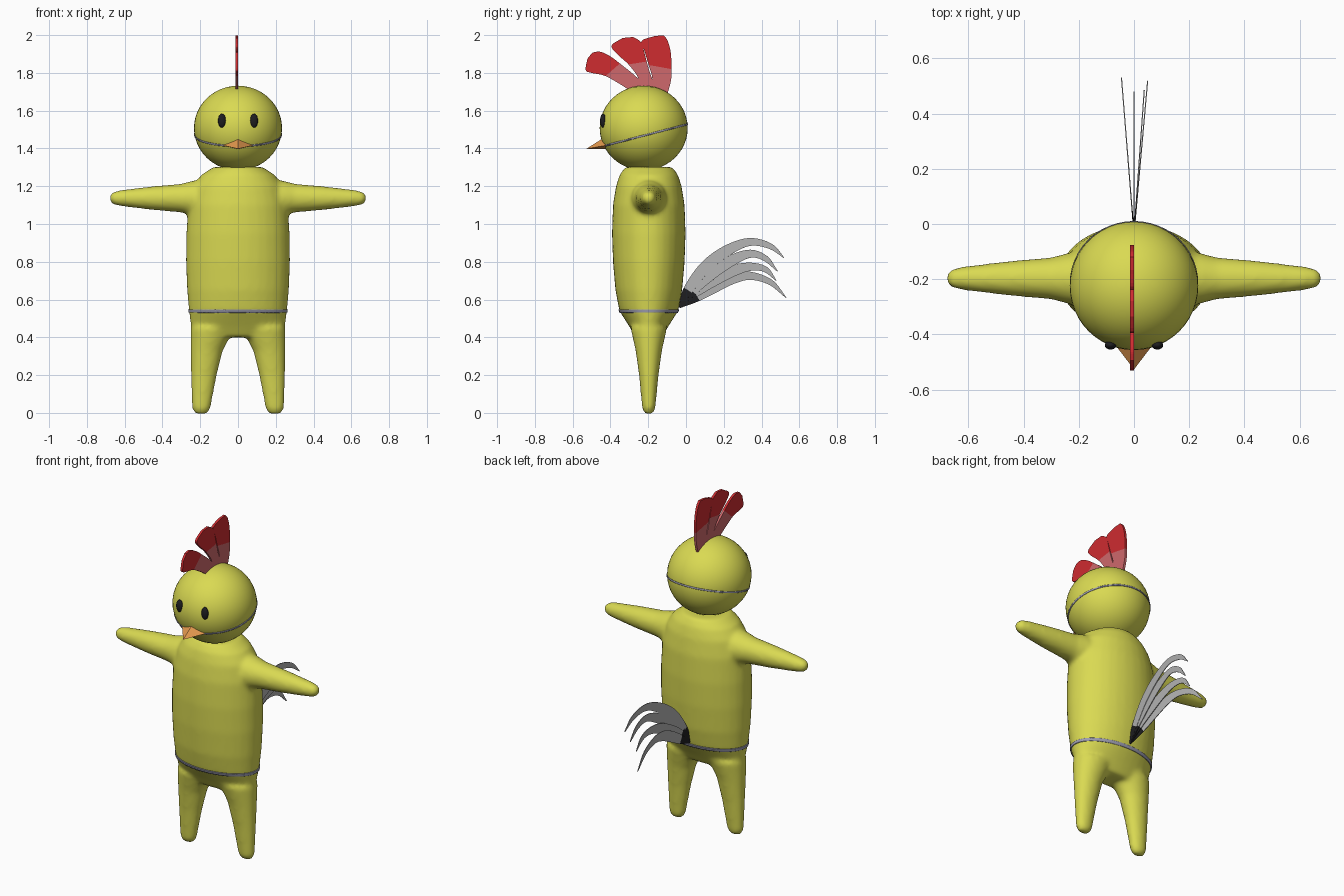
import bpy, bmesh, math
from mathutils import Vector

if "Cube" in bpy.data.objects:
    bpy.data.objects.remove(bpy.data.objects["Cube"])


def mat(name, r, g, b):
    m = bpy.data.materials.new(name)
    m.diffuse_color = (r, g, b, 1)
    m.use_nodes = True
    m.node_tree.nodes["Principled BSDF"].inputs["Base Color"].default_value = m.diffuse_color
    return m


YELLOW = mat("yellow", .70, .70, .085)
RED = mat("red", .62, .025, .03)
PINK = mat("pink", .62, .14, .15)
GREY = mat("feather grey", .45, .45, .45)
BLACK = mat("black", .013, .013, .015)
ORANGE = mat("orange", .76, .31, .075)
SEAM = mat("seam grey", .34, .34, .44)


def add(name, bm, mats, smooth=True):
    bmesh.ops.recalc_face_normals(bm, faces=bm.faces)
    me = bpy.data.meshes.new(name)
    for f in bm.faces:
        f.smooth = smooth
    bm.to_mesh(me)
    bm.free()
    for m in mats:
        me.materials.append(m)
    ob = bpy.data.objects.new(name, me)
    bpy.context.collection.objects.link(ob)
    return ob


def loft(bm, rings, n=32):
    """Closed skin over rings of (centre, axis u, axis v)."""
    loops = []
    for c, u, v in rings:
        loops.append([bm.verts.new(Vector(c) + Vector(u) * math.cos(2 * math.pi * i / n)
                                   + Vector(v) * math.sin(2 * math.pi * i / n)) for i in range(n)])
    for a, b in zip(loops, loops[1:]):
        for i in range(n):
            j = (i + 1) % n
            bm.faces.new((a[i], a[j], b[j], b[i]))
    bm.faces.new(loops[0][::-1])
    bm.faces.new(loops[-1])


# Body: torso, legs and arms fused into one soft skin
CY = -.197
bm = bmesh.new()
torso = [(.40, .21, .07), (.46, .25, .105), (.54, .26, .156), (.65, .27, .177), (.8, .276, .19),
         (.95, .274, .195), (1.1, .264, .19), (1.2, .238, .174), (1.26, .195, .155), (1.302, .13, .125)]
leg = [(-.006, .195, .03, .02), (.02, .195, .049, .035), (.2, .181, .069, .052),
       (.33, .166, .086, .07), (.45, .135, .117, .097)]
arm = [(.1, .1), (.24, .092), (.3, .076), (.45, .063), (.62, .043), (.66, .034), (.68, .016)]
loft(bm, [((0, CY, z), (rx, 0, 0), (0, ry, 0)) for z, rx, ry in torso])
for s in (-1, 1):
    loft(bm, [((s * x, CY, z), (rx, 0, 0), (0, ry, 0)) for z, x, rx, ry in leg])
    loft(bm, [((s * x, CY, 1.137), (0, r, 0), (0, 0, r)) for x, r in arm])
body = add("body", bm, [YELLOW])
mod = body.modifiers.new("fuse", 'REMESH')
mod.mode = 'VOXEL'
mod.voxel_size = .012
mod = body.modifiers.new("soften", 'SMOOTH')
mod.factor = .5
mod.iterations = 10
skin = bpy.data.meshes.new_from_object(body.evaluated_get(bpy.context.evaluated_depsgraph_get()))
body.modifiers.clear()
body.data = skin
skin.materials.clear()
skin.materials.append(YELLOW)
for p in skin.polygons:
    p.use_smooth = True
    p.material_index = 0


def ball(name, centre, radii, m, seg=48):
    bm = bmesh.new()
    bmesh.ops.create_uvsphere(bm, u_segments=seg, v_segments=seg // 2, radius=1)
    bmesh.ops.scale(bm, verts=bm.verts, vec=radii)
    bmesh.ops.translate(bm, verts=bm.verts, vec=centre)
    return add(name, bm, [m])


# Head and eyes
head = ball("head", (0, -.224, 1.508), (.233, .233, .224), YELLOW)
for s, side in ((-1, "left"), (1, "right")):
    ball(side + "_eye", (s * .085, -.439, 1.547), (.021, .016, .037), BLACK, 24)


def band(name, src, point, normal, height, thick):
    """Thin strip of a surface between two parallel planes, raised outward."""
    n = Vector(normal).normalized()
    bm = bmesh.new()
    bm.from_mesh(src.data)
    for s in (1, -1):
        bmesh.ops.bisect_plane(bm, geom=bm.verts[:] + bm.edges[:] + bm.faces[:],
                               plane_co=Vector(point) + n * s * height / 2,
                               plane_no=n * s, clear_outer=True)
    bm.normal_update()
    for v in bm.verts:
        v.co += v.normal * thick / 2
    for f in bm.faces:
        f.material_index = 0
    ob = add(name, bm, [SEAM])
    mod = ob.modifiers.new("thickness", 'SOLIDIFY')
    mod.thickness = thick
    mod.offset = 0


band("neck_seam", head, (0, -.224, 1.468), (0, -.26, 1), .009, .003)
band("waist_seam", body, (0, CY, .54), (0, 0, 1), .017, .005)

# Beak: four-sided pyramid
bm = bmesh.new()
tip = bm.verts.new((0, -.527, 1.398))
base = [bm.verts.new(p) for p in ((0, -.435, 1.457), (.082, -.42, 1.417), (0, -.42, 1.396), (-.082, -.42, 1.417))]
for i in range(4):
    bm.faces.new((tip, base[i], base[(i + 1) % 4]))
bm.faces.new(base)
add("beak", bm, [ORANGE], False)


def spline(pts, steps=5):
    """Catmull-Rom curve through the points."""
    pts = [Vector(p) for p in pts]
    q = [pts[0] * 2 - pts[1]] + pts + [pts[-1] * 2 - pts[-2]]
    out = []
    for i in range(1, len(q) - 2):
        a, b, c, d = q[i - 1:i + 3]
        for k in range(steps):
            t = k / steps
            out.append(.5 * (2 * b + (c - a) * t + (2 * a - 5 * b + 4 * c - d) * t * t
                             + (3 * b - a - 3 * c + d) * t ** 3))
    return out + [pts[-1]]


def blade(name, left, right, x_of_y, thick, mats, split, steps=5):
    """Flat feather in the side plane; the first `split` spans take the root colour."""
    bm = bmesh.new()
    rows = [[bm.verts.new((x_of_y(p[0]), p[0], p[1])) for p in pair]
            for pair in zip(spline(left, steps), spline(right, steps))]
    for i, (a, b) in enumerate(zip(rows, rows[1:])):
        f = bm.faces.new((a[0], a[1], b[1], b[0]))
        f.material_index = 0 if i < split * steps else 1
    ob = add(name, bm, mats, False)
    mod = ob.modifiers.new("thickness", 'SOLIDIFY')
    mod.thickness = thick
    mod.offset = 0


# Comb: three lobes, (front edge, back edge) from root to tip
comb = [
    ([(-.278, 1.688), (-.325, 1.725), (-.426, 1.783), (-.50, 1.80), (-.531, 1.815), (-.522, 1.875)],
     [(-.167, 1.67), (-.25, 1.767), (-.35, 1.85), (-.405, 1.89), (-.455, 1.912), (-.495, 1.908)]),
    ([(-.235, 1.67), (-.25, 1.767), (-.305, 1.845), (-.365, 1.90), (-.394, 1.945), (-.335, 1.985)],
     [(-.12, 1.67), (-.178, 1.767), (-.208, 1.86), (-.225, 1.926), (-.24, 1.965), (-.28, 1.99)]),
    ([(-.193, 1.67), (-.178, 1.767), (-.198, 1.842), (-.22, 1.916), (-.235, 1.969), (-.167, 1.995)],
     [(-.098, 1.69), (-.08, 1.757), (-.076, 1.82), (-.081, 1.91), (-.098, 1.972), (-.119, 1.999)]),
]
for i, (front, back) in enumerate(comb):
    blade(f"comb_lobe_{i + 1}", front, back, lambda y: -.007, .014, [PINK, RED], 2)

# Tail: four curved feathers, centre line and sideways spread
tail = [
    (.05, [(-.035, .56), (.01, .65), (.10, .77), (.21, .855), (.335, .905), (.447, .882), (.518, .822)]),
    (.04, [(-.035, .56), (.033, .645), (.135, .737), (.24, .806), (.342, .843), (.423, .816), (.484, .75)]),
    (0, [(-.035, .56), (.045, .635), (.15, .703), (.257, .755), (.347, .774), (.423, .758), (.478, .70)]),
    (-.045, [(-.035, .56), (.06, .615), (.162, .673), (.256, .715), (.347, .725), (.45, .69), (.53, .61)]),
]
widths = [.006, .025, .031, .029, .021, .015, .002]
for i, (spread, pts) in enumerate(tail):
    left, right = [], []
    for k, p in enumerate(pts):
        d = (Vector(pts[min(k + 1, 6)]) - Vector(pts[max(k - 1, 0)])).normalized()
        side = Vector((-d.y, d.x)) * widths[k]
        left.append(Vector(p) + side)
        right.append(Vector(p) - side)
    blade(f"tail_feather_{i + 1}", left, right, lambda y, s=spread: s * (y + .035) / .56, .004,
          [BLACK, GREY], 1)
